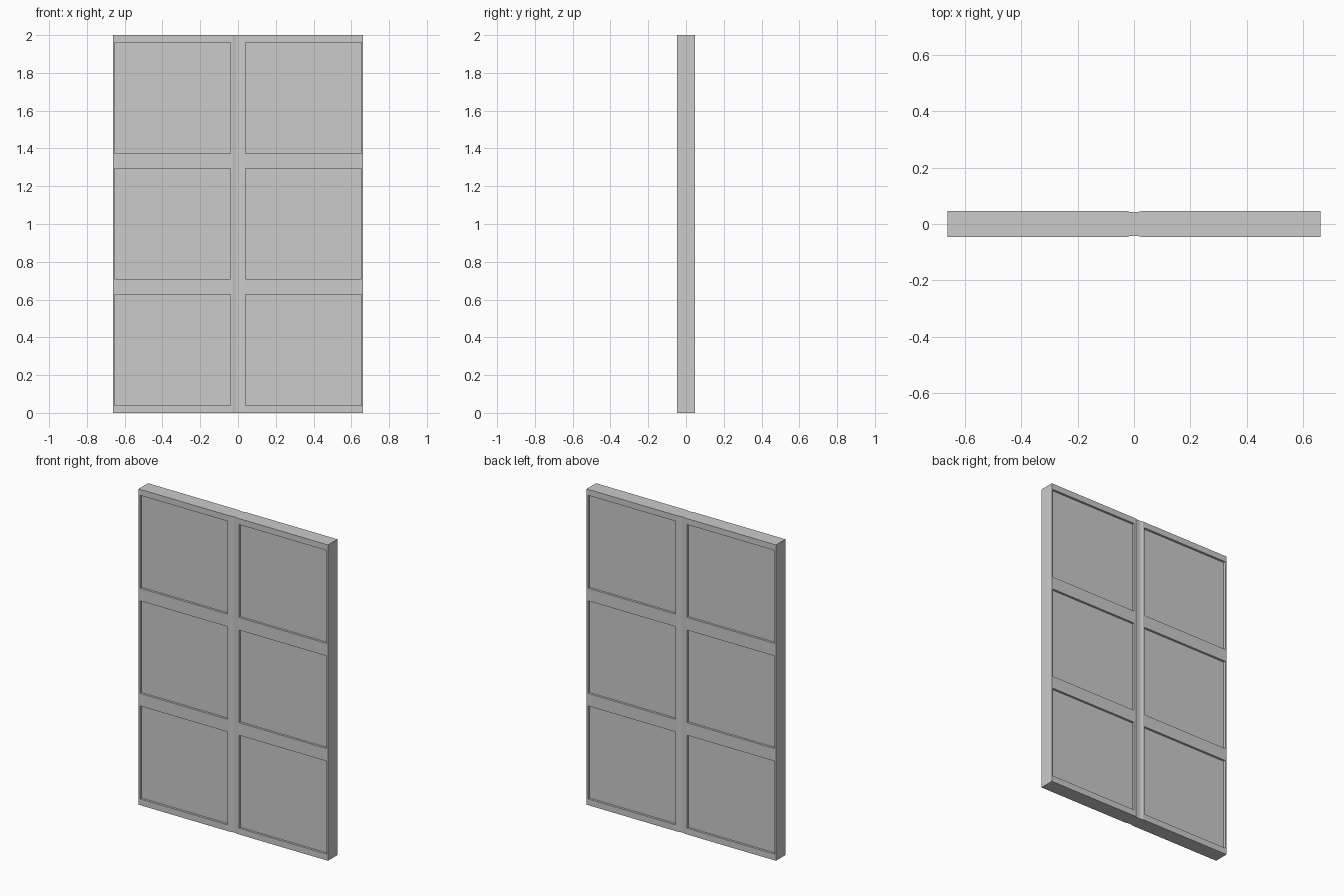
import bpy, bmesh
from mathutils import Vector

if "Cube" in bpy.data.objects:
    bpy.data.objects.remove(bpy.data.objects["Cube"])

W, D, H = 0.663, 0.047, 2.0        # leaf width, half thickness, height
PX = (0.039, 0.653)                # panel span across the leaf
PZ = ((0.04, 0.628), (0.708, 1.294), (1.374, 1.962))
RECESS = 0.014


def make_leaf(name, side):
    bm = bmesh.new()
    # Plan profile: hollowed meeting edge at x = 0, square outer edge
    half = [(0, 0.0415), (0.014, 0.0425), (0.028, D), (W, D)]
    plan = [(x, -y) for x, y in half] + [(x, y) for x, y in reversed(half)]
    base = bm.faces.new([bm.verts.new((side * x, y, 0)) for x, y in plan])
    ext = bmesh.ops.extrude_face_region(bm, geom=[base], use_keep_orig=True)
    top = [v for v in ext["geom"] if isinstance(v, bmesh.types.BMVert)]
    bmesh.ops.translate(bm, verts=top, vec=(0, 0, H))
    # Cut lines around the panels
    cuts = [((side * x, 0, 0), (1, 0, 0)) for x in PX]
    cuts += [((0, 0, z), (0, 0, 1)) for pair in PZ for z in pair]
    for co, no in cuts:
        bmesh.ops.bisect_plane(bm, geom=bm.verts[:] + bm.edges[:] + bm.faces[:],
                               plane_co=Vector(co), plane_no=Vector(no))
    bmesh.ops.recalc_face_normals(bm, faces=bm.faces[:])
    # Sink the panels on front and back
    panels = []
    for f in bm.faces:
        c = f.calc_center_median()
        if (abs(f.normal.y) > 0.99 and PX[0] < side * c.x < PX[1]
                and any(a < c.z < b for a, b in PZ)):
            panels.append(f)
    bmesh.ops.inset_individual(bm, faces=panels, thickness=0, depth=-RECESS)
    mesh = bpy.data.meshes.new(name)
    bm.to_mesh(mesh)
    bm.free()
    bpy.context.collection.objects.link(bpy.data.objects.new(name, mesh))


make_leaf("left_door", -1)
make_leaf("right_door", 1)
